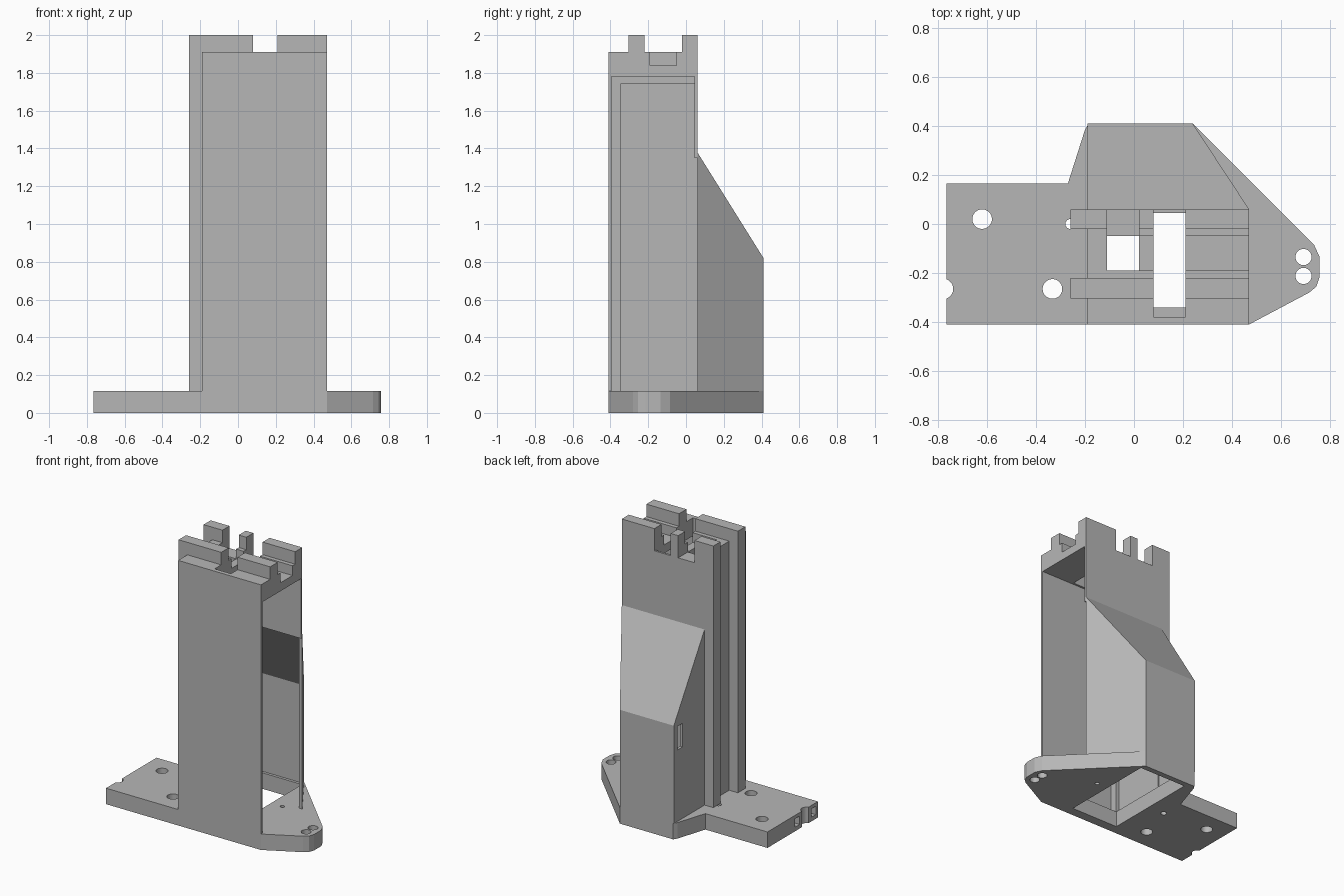
import bpy, bmesh, math

if "Cube" in bpy.data.objects:
    bpy.data.objects.remove(bpy.data.objects["Cube"], do_unlink=True)

grey = bpy.data.materials.new("plain_grey")
grey.use_nodes = True
grey.diffuse_color = (0.47, 0.47, 0.47, 1)
grey.node_tree.nodes["Principled BSDF"].inputs["Base Color"].default_value = (0.47, 0.47, 0.47, 1)


def prism(name, outline, z0, top):
    """Upright prism; top is a height or a function of y."""
    height = top if callable(top) else (lambda y: top)
    bm = bmesh.new()
    low = [bm.verts.new((x, y, z0)) for x, y in outline]
    high = [bm.verts.new((x, y, height(y))) for x, y in outline]
    bm.faces.new(low[::-1])
    bm.faces.new(high)
    n = len(outline)
    for i in range(n):
        j = (i + 1) % n
        bm.faces.new((low[i], low[j], high[j], high[i]))
    bmesh.ops.recalc_face_normals(bm, faces=bm.faces)
    mesh = bpy.data.meshes.new(name)
    bm.to_mesh(mesh)
    bm.free()
    mesh.materials.append(grey)
    obj = bpy.data.objects.new(name, mesh)
    bpy.context.scene.collection.objects.link(obj)
    return obj


def box(name, x0, x1, y0, y1, z0, z1):
    return prism(name, [(x0, y0), (x1, y0), (x1, y1), (x0, y1)], z0, z1)


def drill(x, y, r, z0=-0.1, z1=0.3):
    ring = [(x + r * math.cos(a * math.tau / 32), y + r * math.sin(a * math.tau / 32)) for a in range(32)]
    return prism("drill", ring, z0, z1)


def cut(obj, cutters):
    """Subtract every cutter and keep the resulting mesh."""
    for c in cutters:
        mod = obj.modifiers.new("cut", "BOOLEAN")
        mod.operation, mod.solver, mod.object = "DIFFERENCE", "EXACT", c
    bpy.context.view_layer.update()
    graph = bpy.context.evaluated_depsgraph_get()
    mesh = bpy.data.meshes.new_from_object(obj.evaluated_get(graph))
    obj.modifiers.clear()
    obj.data = mesh


def discard(cutters):
    for c in cutters:
        bpy.data.objects.remove(c, do_unlink=True)


FLOOR, ROOF, TOP = 0.115, 1.91, 2.0
LEFT, RIGHT, FRONT, BACK = -0.19, 0.47, -0.41, 0.06

# Base plate with its rounded tip, window, screw holes and end pockets
base = prism("base_plate", [
    (-0.765, FRONT), (RIGHT, FRONT), (0.715, -0.28), (0.745, -0.255), (0.758, -0.215),
    (0.758, -0.135), (0.735, -0.085), (0.24, 0.41), (-0.185, 0.41), (-0.2, 0.385),
    (-0.27, 0.165), (-0.765, 0.165)], 0, FLOOR)
tools = [box("window", -0.13, 0.25, -0.34, 0.37, -0.1, 0.3)]
for x, y, r in [(-0.62, 0.02, 0.04), (-0.333, -0.265, 0.04), (-0.78, -0.265, 0.042),
                (0.692, -0.135, 0.033), (0.692, -0.212, 0.033),
                (-0.26, 0.0, 0.02), (0.34, 0.02, 0.015)]:
    tools.append(drill(x, y, r))
for y in (-0.175, -0.36):
    tools.append(box("pocket", -0.9, -0.7, y - 0.025, y + 0.025, 0.03, 0.09))
cut(base, tools)
discard(tools)

# Tower walls, open towards the right
box("front_wall", LEFT, RIGHT, FRONT, -0.395, FLOOR, ROOF)
box("back_wall", LEFT, RIGHT, 0.045, BACK, 1.35, 1.84)
box("end_wall", LEFT, -0.16, FRONT, BACK, FLOOR, ROOF)
box("end_lip_front", -0.17, -0.13, -0.4, -0.345, FLOOR, 1.78)
box("end_lip_top", -0.17, -0.13, -0.345, 0.05, 1.745, 1.79)

# Roof and rails, cut by the slots and the channel
roof = box("roof", LEFT, RIGHT, FRONT, BACK, 1.78, ROOF)
rails = []
for name, y0, y1 in (("front", -0.305, -0.22), ("back", -0.02, BACK)):
    rails.append(box(name + "_rail", -0.26, RIGHT, y0, y1, 1.88, TOP))
    box(name + "_fin", -0.26, LEFT + 0.005, y0, y1, FLOOR, 1.88)
tools = [
    box("slot", 0.08, 0.21, -0.38, 0.045, 1.7, 2.1),
    box("slot_notch", 0.08, 0.21, 0.03, 0.1, 1.84, 2.1),
    box("hole", -0.11, 0.02, -0.19, -0.05, 1.7, 2.1),
    box("hole_notch", -0.11, 0.02, -0.06, 0.1, 1.84, 2.1),
    box("channel", -0.1, 0.6, -0.19, -0.05, 1.84, 2.1),
]
for part in [roof] + rails:
    cut(part, tools)
discard(tools)

# Hollow sloping hood behind the tower
hood = prism("rear_hood", [(LEFT, BACK), (RIGHT, BACK), (0.24, 0.41), (LEFT, 0.41)],
             FLOOR, lambda y: 1.38 - 1.6 * (y - BACK))
tools = [
    prism("hollow", [(-0.17, 0.0), (0.485, 0.0), (0.229, 0.39), (-0.17, 0.39)],
          0.05, lambda y: 1.35 - 1.6 * (y - BACK)),
    box("side_slot", -0.3, -0.1, 0.31, 0.37, 0.63, 0.8),
]
cut(hood, tools)
discard(tools)
